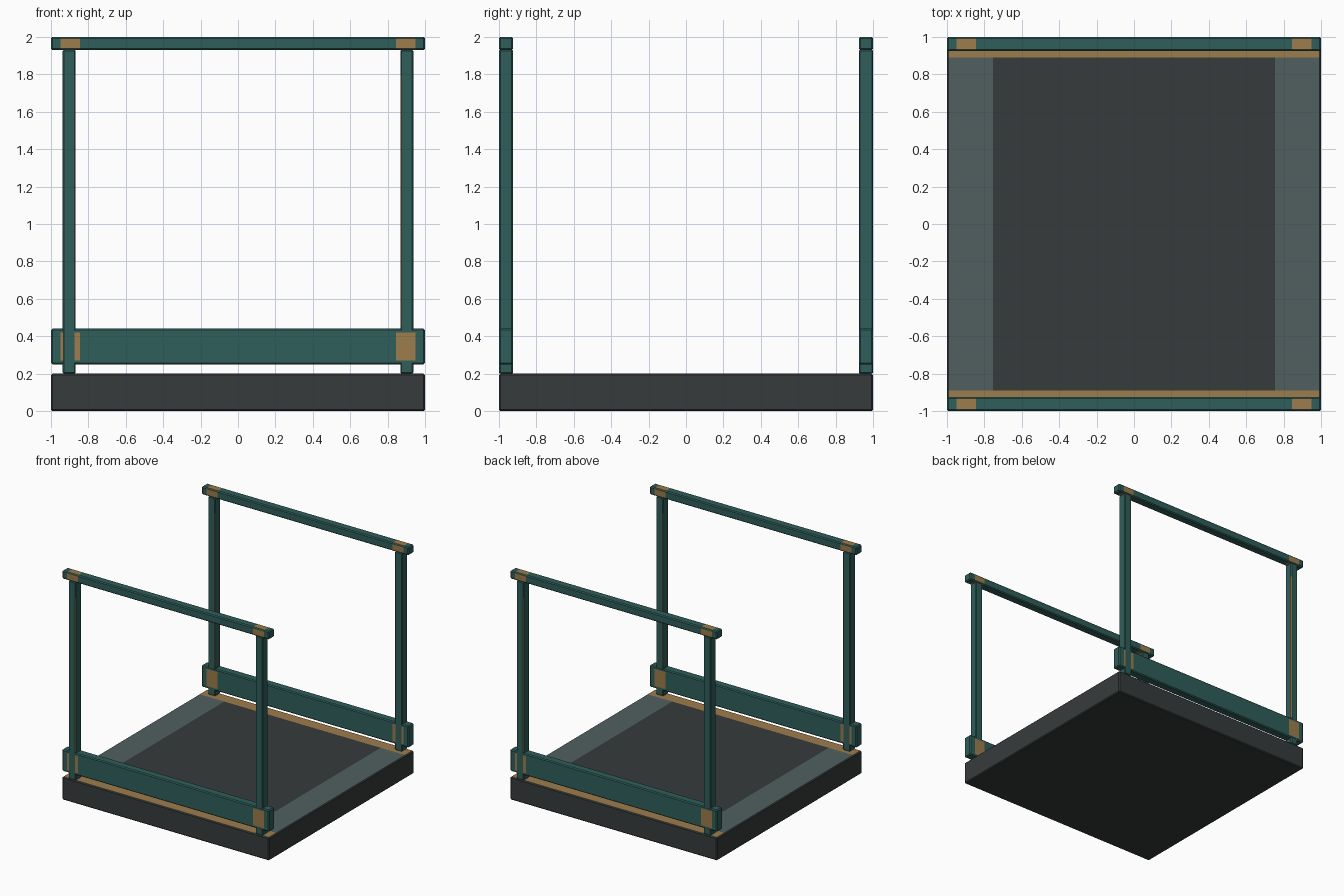
import bpy, bmesh
from mathutils import Vector

if "Cube" in bpy.data.objects:
    bpy.data.objects.remove(bpy.data.objects["Cube"])


def material(name, rgb):
    m = bpy.data.materials.new(name)
    m.diffuse_color = (*rgb, 1.0)
    m.use_nodes = True
    m.node_tree.nodes["Principled BSDF"].inputs["Base Color"].default_value = m.diffuse_color
    return m


DARK, GREY, TEAL, OCHRE = range(4)
MATS = [
    material("dark deck", (0.037, 0.044, 0.044)),
    material("grey tread", (0.083, 0.117, 0.117)),
    material("teal paint", (0.029, 0.112, 0.103)),
    material("ochre wear", (0.335, 0.205, 0.072)),
]


def box(name, lo, hi, bevel, cuts, rule):
    """Bevelled box, sliced at the given (axis, value) cuts, coloured by rule(centre, normal)."""
    lo, hi = Vector(lo), Vector(hi)
    bm = bmesh.new()
    bmesh.ops.create_cube(bm, size=1)
    for v in bm.verts:
        v.co = (lo + hi) / 2 + v.co * (hi - lo)
    bmesh.ops.bevel(bm, geom=bm.edges[:], offset=bevel, segments=1,
                    affect='EDGES', profile=0.5)
    for axis, value in cuts:
        normal = Vector((0, 0, 0))
        normal[axis] = 1
        bmesh.ops.bisect_plane(bm, geom=bm.verts[:] + bm.edges[:] + bm.faces[:],
                               plane_co=normal * value, plane_no=normal)
    bm.normal_update()
    for f in bm.faces:
        f.material_index = rule(f.calc_center_median(), f.normal)
    me = bpy.data.meshes.new(name)
    bm.to_mesh(me)
    bm.free()
    for m in MATS:
        me.materials.append(m)
    ob = bpy.data.objects.new(name, me)
    bpy.context.collection.objects.link(ob)
    return ob


def flat(n):
    return max(abs(c) for c in n) > 0.99


# Deck: dark middle, grey side treads, ochre lines along the rails
def deck_rule(c, n):
    if n.z < 0.99:
        return DARK
    if abs(c.y) > 0.89:
        return OCHRE
    return GREY if abs(c.x) > 0.755 else DARK


box("deck", (-1, -1, 0), (1, 1, 0.2), 0.008,
    [(0, -0.755), (0, 0.755), (1, -0.89), (1, 0.89)], deck_rule)


# Worn ochre patches where the rails meet the posts
def rail_rule(c, n):
    return OCHRE if flat(n) and abs(n.x) < 0.5 and 0.845 < abs(c.x) < 0.95 else TEAL


def board_rule(c, n):
    worn = abs(n.y) > 0.99 and 0.85 < abs(c.x) < 0.95 and 0.27 < c.z < 0.42
    return OCHRE if worn else TEAL


# Worn inner edges of the posts
def post_rule(c, n):
    inner = n.x * c.x < -0.1 and abs(n.y) > 0.5 and abs(n.z) < 0.1
    return OCHRE if inner and 0.45 < c.z < 1.8 else TEAL


for s, side in ((-1, "front"), (1, "back")):
    y0, y1 = sorted((s * 0.925, s * 1.0))
    ends = [(0, sx * v) for sx in (-1, 1) for v in (0.845, 0.95)]
    box(side + "_top_rail", (-1, y0, 1.93), (1, y1, 2.0), 0.008, ends, rail_rule)
    box(side + "_kick_board", (-1, y0, 0.25), (1, y1, 0.44), 0.008,
        ends + [(2, 0.27), (2, 0.42)], board_rule)
    for t, end in ((-1, "left"), (1, "right")):
        x0, x1 = sorted((t * 0.868, t * 0.937))
        # one post sits just proud of the kick board, the other just behind it
        d = 0.001 if t == -s else -0.001
        if t == s:
            d = 0.001
        else:
            d = -0.001
        box(side + "_" + end + "_post", (x0, y0 - d, 0.2), (x1, y1 + d, 1.932),
            0.006, [(2, 0.45), (2, 1.8)], post_rule)
